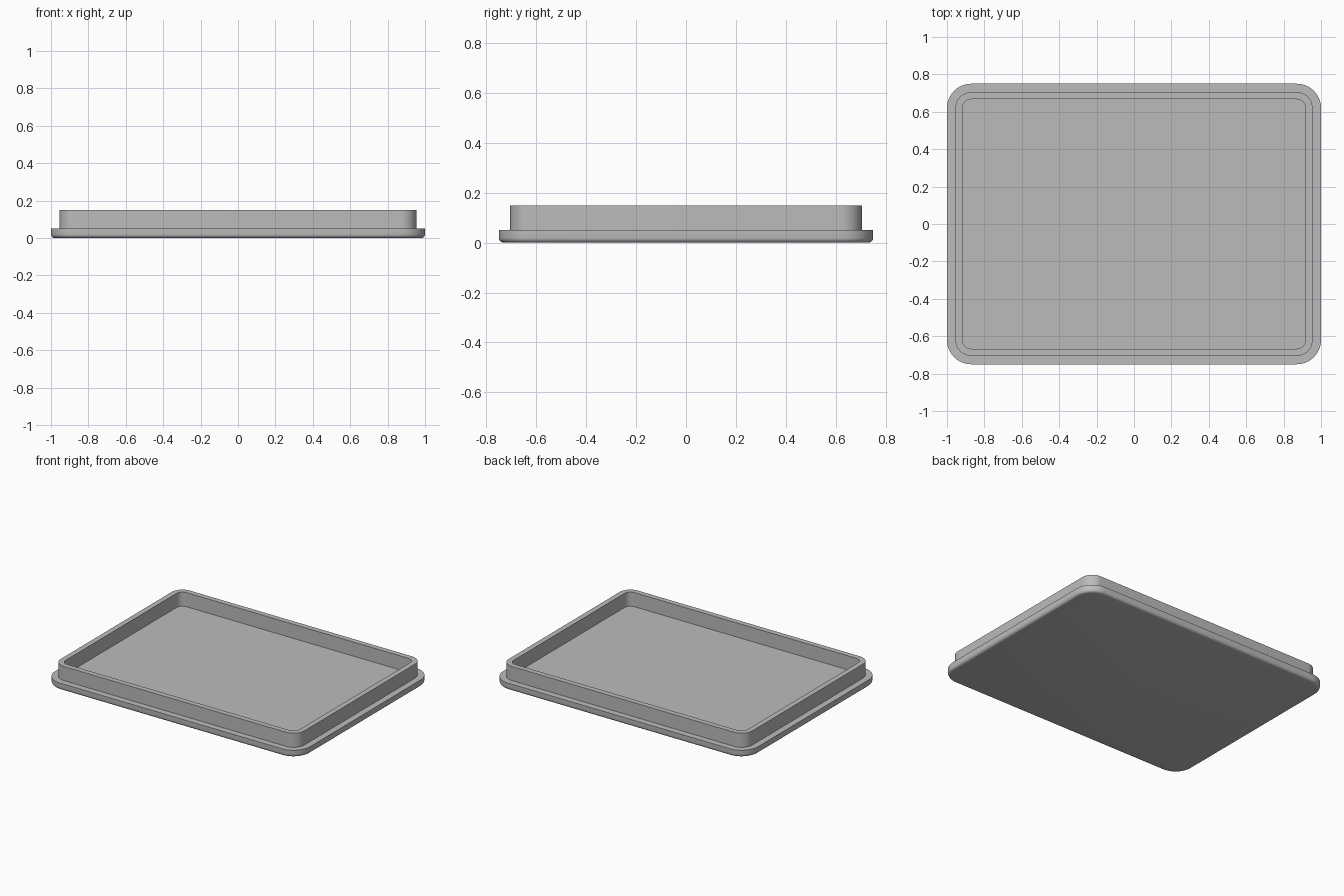
import bpy, bmesh, math

if "Cube" in bpy.data.objects:
    bpy.data.objects.remove(bpy.data.objects["Cube"], do_unlink=True)

HALF_X, HALF_Y, RADIUS = 1.0, 0.75, 0.13
BASE_H, TOP_H = 0.05, 0.15
RIM_OUT, RIM_IN = 0.045, 0.083
FILLET = 0.02
CORNER_STEPS, FILLET_STEPS = 12, 5

grey = bpy.data.materials.new("plain grey")
grey.use_nodes = True
colour = (0.5, 0.5, 0.5, 1)
grey.diffuse_color = colour
grey.node_tree.nodes["Principled BSDF"].inputs["Base Color"].default_value = colour


def rounded_loop(bm, inset, z):
    """Ring of vertices around a rounded rectangle, inset from the outer edge."""
    r = RADIUS - inset
    ring = []
    for corner, (sx, sy) in enumerate([(1, 1), (-1, 1), (-1, -1), (1, -1)]):
        for i in range(CORNER_STEPS + 1):
            a = math.pi / 2 * (corner + i / CORNER_STEPS)
            ring.append(bm.verts.new((sx * (HALF_X - RADIUS) + r * math.cos(a),
                                      sy * (HALF_Y - RADIUS) + r * math.sin(a), z)))
    return ring


# Cross-section from the underside, around the flange and over the rim to the floor
section = []
for i in range(FILLET_STEPS + 1):
    a = math.pi / 2 * i / FILLET_STEPS
    section.append((FILLET * (1 - math.sin(a)), FILLET * (1 - math.cos(a))))
section += [(0, BASE_H), (RIM_OUT, BASE_H), (RIM_OUT, TOP_H),
            (RIM_IN, TOP_H), (RIM_IN, BASE_H)]

bm = bmesh.new()
rings = [rounded_loop(bm, inset, z) for inset, z in section]
for low, high in zip(rings, rings[1:]):
    for i in range(len(low)):
        j = (i + 1) % len(low)
        bm.faces.new((low[i], low[j], high[j], high[i]))
bm.faces.new(rings[0][::-1])
bm.faces.new(rings[-1])
bmesh.ops.recalc_face_normals(bm, faces=bm.faces)

mesh = bpy.data.meshes.new("tray_lid")
bm.to_mesh(mesh)
bm.free()
mesh.materials.append(grey)
lid = bpy.data.objects.new("tray_lid", mesh)
bpy.context.collection.objects.link(lid)

# Smooth corners, crisp rim edges
bpy.ops.object.select_all(action="DESELECT")
lid.select_set(True)
bpy.context.view_layer.objects.active = lid
bpy.ops.object.shade_smooth_by_angle(angle=math.radians(30))
